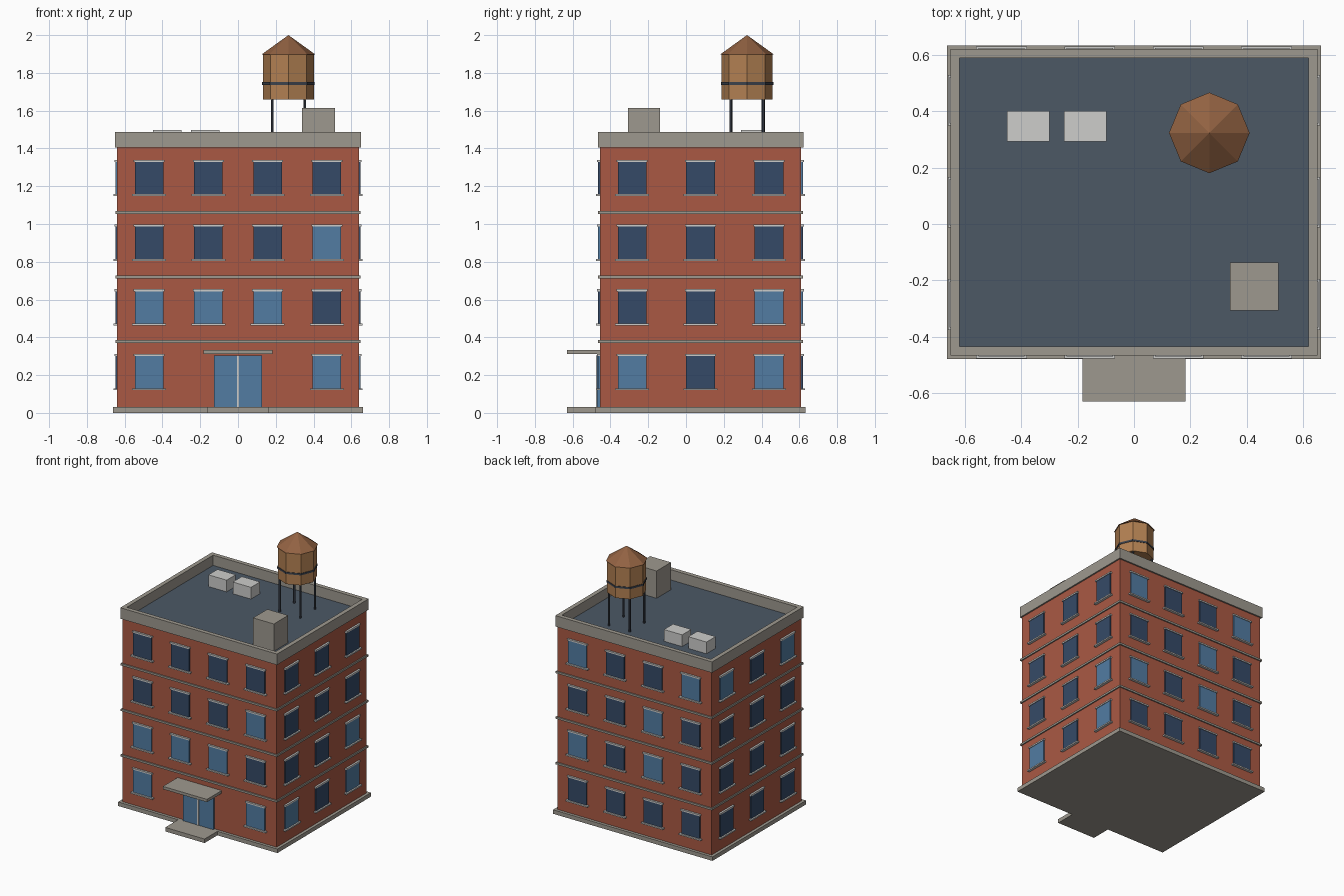
import bpy, bmesh, math
from mathutils import Matrix, Vector

if "Cube" in bpy.data.objects:
    bpy.data.objects.remove(bpy.data.objects["Cube"])


def material(name, r, g, b):
    lin = [((c / 255 + 0.055) / 1.055) ** 2.4 for c in (r, g, b)]
    m = bpy.data.materials.new(name)
    m.diffuse_color = (*lin, 1)
    m.use_nodes = True
    m.node_tree.nodes["Principled BSDF"].inputs["Base Color"].default_value = m.diffuse_color
    return m


BRICK = material("brick red", 170, 89, 68)
STONE = material("warm grey stone", 158, 153, 143)
TRIM = material("pale grey trim", 205, 205, 203)
DARK = material("dark glass", 53, 74, 103)
LIGHT = material("lit glass", 82, 124, 162)
ROOF = material("slate roof", 76, 88, 101)
WOOD = material("tank wood", 178, 128, 82)
CAP = material("tank roof brown", 146, 98, 66)
IRON = material("dark iron", 60, 66, 76)


def finish(name, bm, mat):
    mesh = bpy.data.meshes.new(name)
    bm.to_mesh(mesh)
    bm.free()
    mesh.materials.append(mat)
    ob = bpy.data.objects.new(name, mesh)
    bpy.context.collection.objects.link(ob)
    return ob


def boxes(name, mat, items):
    """One object from boxes given as (x0, x1, y0, y1, z0, z1), optionally with a matrix."""
    bm = bmesh.new()
    for it in items:
        x0, x1, y0, y1, z0, z1 = it[:6]
        mtx = it[6] if len(it) > 6 else Matrix()
        loc = Vector(((x0 + x1) / 2, (y0 + y1) / 2, (z0 + z1) / 2))
        size = Matrix.Diagonal((x1 - x0, y1 - y0, z1 - z0, 1))
        bmesh.ops.create_cube(bm, size=1, matrix=mtx @ Matrix.Translation(loc) @ size)
    return finish(name, bm, mat)


def drums(name, mat, sides, r0, r1, z0, z1, centres):
    """One object from upright cylinders or cones."""
    bm = bmesh.new()
    for x, y in centres:
        bmesh.ops.create_cone(bm, cap_ends=True, segments=sides, radius1=r0, radius2=r1,
                              depth=z1 - z0, matrix=Matrix.Translation((x, y, (z0 + z1) / 2)))
    return finish(name, bm, mat)


CY = 0.077            # centre of the block in y
HX, HY = 0.64, 0.533  # half width and depth of the brick walls
TOP, FLOOR = 1.405, 0.3427


def ring(grow, z0, z1):
    return (-HX - grow, HX + grow, CY - HY - grow, CY + HY + grow, z0, z1)


# Main masses
boxes("brick_walls", BRICK, [ring(0, 0.02, TOP)])
boxes("plinth", STONE, [ring(0.022, 0, 0.03)])
boxes("floor_bands", STONE, [ring(0.009, 0.37 + i * 0.342, 0.385 + i * 0.342) for i in range(3)])

# Flat roof with parapet around it
boxes("roof_deck", ROOF, [ring(-0.02, TOP - 0.01, TOP + 0.005)])
ox, oy, t = HX + 0.011, HY + 0.011, 0.032
boxes("parapet", STONE, [
    (-ox, ox, CY - oy, CY - oy + t, TOP, 1.487),
    (-ox, ox, CY + oy - t, CY + oy, TOP, 1.487),
    (-ox, -ox + t, CY - oy + t, CY + oy - t, TOP, 1.487),
    (ox - t, ox, CY - oy + t, CY + oy - t, TOP, 1.487)])

# Windows: per wall, rows from the ground up, left to right seen from outside
LONG, SHORT = (-0.47, -0.157, 0.157, 0.47), (-0.362, 0, 0.362)
WALLS = [  # turn about z, wall distance, columns, pattern (L lit, D dark, - none)
    (0, HY, LONG, ("L--L", "LLLD", "DDDL", "DDDD")),
    (90, HX, SHORT, ("LDL", "DDL", "DDD", "DDD")),
    (180, HY, LONG, ("DDDD", "LDLD", "DDLD", "LDDL")),
    (270, HX, SHORT, ("DDD", "DDD", "DDD", "LDL")),
]
panes = {"L": [], "D": []}
lintels, sills = [], []
for turn, dist, columns, rows in WALLS:
    mtx = (Matrix.Translation((0, CY, 0)) @ Matrix.Rotation(math.radians(turn), 4, 'Z')
           @ Matrix.Translation((0, -dist, 0)))
    for floor, row in enumerate(rows):
        z = 0.125 + floor * FLOOR
        for x, kind in zip(columns, row):
            if kind == "-":
                continue
            panes[kind].append((x - 0.076, x + 0.076, -0.009, 0, z, z + 0.18, mtx))
            lintels.append((x - 0.082, x + 0.082, -0.014, 0, z + 0.176, z + 0.187, mtx))
            sills.append((x - 0.09, x + 0.09, -0.02, 0, z - 0.005, z + 0.005, mtx))
boxes("lit_windows", LIGHT, panes["L"])
boxes("dark_windows", DARK, panes["D"])
boxes("window_lintels", TRIM, lintels)
boxes("window_sills", TRIM, sills)

# Entrance
FRONT = CY - HY
boxes("entrance_doors", LIGHT, [(-0.126, 0.126, FRONT - 0.016, FRONT, 0.03, 0.303)])
boxes("door_divider", TRIM, [(-0.006, 0.006, FRONT - 0.02, FRONT, 0.03, 0.303)])
boxes("entrance_canopy", STONE, [(-0.183, 0.183, -0.63, FRONT, 0.312, 0.333)])
boxes("entrance_step", STONE, [(-0.163, 0.163, -0.63, FRONT - 0.02, 0, 0.03)])

# Rooftop equipment
boxes("stair_housing", STONE, [(0.34, 0.513, -0.307, -0.137, TOP, 1.615)])
boxes("air_units", TRIM, [(x, x + 0.151, 0.292, 0.4, TOP, 1.498) for x in (-0.45, -0.248)])

# Water tank
TX, TY = 0.267, 0.323
drums("tank_legs", IRON, 6, 0.008, 0.008, TOP, 1.67,
      [(TX + sx * 0.086, TY + sy * 0.086) for sx in (-1, 1) for sy in (-1, 1)])
drums("tank_body", WOOD, 8, 0.135, 0.135, 1.66, 1.9, [(TX, TY)])
drums("tank_hoop", IRON, 8, 0.139, 0.139, 1.737, 1.751, [(TX, TY)])
drums("tank_roof", CAP, 8, 0.143, 0, 1.897, 2.0, [(TX, TY)])
